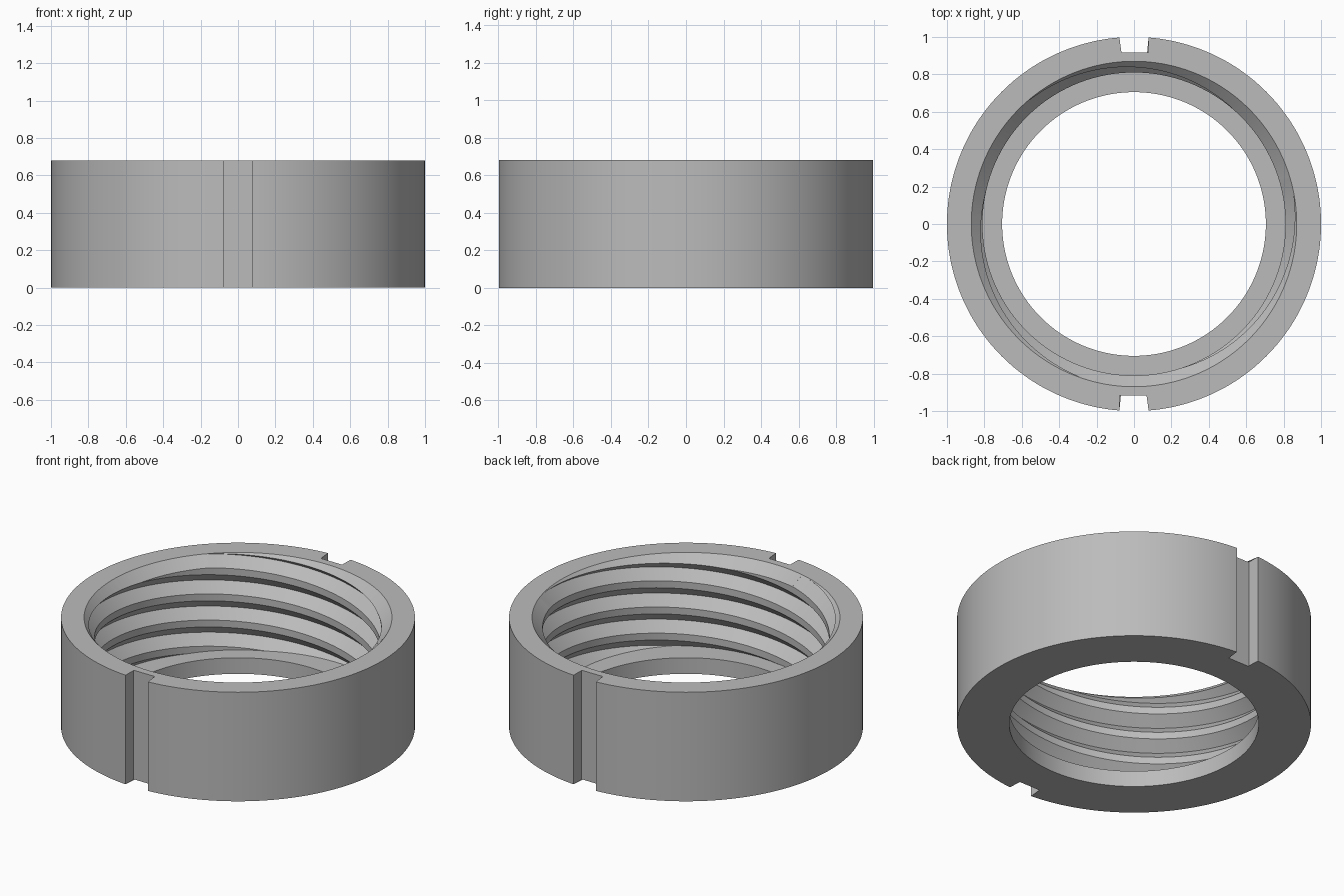
import bpy, bmesh
from math import sin, cos, radians, sqrt

cube = bpy.data.objects.get("Cube")
if cube:
    bpy.data.objects.remove(cube)

HEIGHT, LIP_Z, LIP_R = 0.68, 0.10, 0.705
CREST_R, ROOT_R = 0.81, 0.87
CREST, DEPTH = 0.043, ROOT_R - CREST_R
PITCH = CREST + 2 * DEPTH
STARTS = 3
NOTCH_HALF, NOTCH_Y = 0.078, 0.916


def crest_low(deg):
    """Height of the lower crest edge on the helix."""
    return 0.61 + STARTS * PITCH * (deg - 161) / 360


def thread_radius(z, deg):
    u = (z - crest_low(deg)) % PITCH
    if u < CREST:
        return CREST_R
    return CREST_R + min(u - CREST, PITCH - u)


def chamfer_end(deg):
    """Height at which the top chamfer runs into the thread."""
    z = HEIGHT
    while z > HEIGHT - DEPTH:
        if ROOT_R - (HEIGHT - z) < thread_radius(z, deg) - 1e-6:
            break
        z -= 0.0005
    return z


def outer_point(i):
    """Outer wall with a square notch at the front and the back."""
    for centre, side in ((90, 1), (270, -1)):
        d = i - centre
        if abs(d) <= 4:
            return -side * NOTCH_HALF * d / 4, side * NOTCH_Y
        if abs(d) == 5:
            return -side * NOTCH_HALF * d / 5, side * sqrt(1 - NOTCH_HALF ** 2)
    return cos(radians(i)), sin(radians(i))


def section(deg):
    """Closed cross-section of the ring at one angle."""
    x, y = outer_point(deg % 360)
    c, s = cos(radians(deg)), sin(radians(deg))
    points = [(x, y, 0), (x, y, HEIGHT), (ROOT_R * c, ROOT_R * s, HEIGHT)]
    top = chamfer_end(deg)
    rows = [top]
    for k in range(3, -8, -1):
        low = crest_low(deg) + k * PITCH
        rows += [low + CREST, low, low - DEPTH]
    rows.append(LIP_Z)
    for z in rows:
        z = min(max(z, LIP_Z), top)
        r = thread_radius(z, deg)
        points.append((r * c, r * s, z))
    for z in (LIP_Z, 0):
        points.append((LIP_R * c, LIP_R * s, z))
    return points


# Threaded ring
bm = bmesh.new()
columns = [[bm.verts.new(p) for p in section(deg)] for deg in range(361)]
for a, b in zip(columns, columns[1:]):
    n = len(a)
    for j in range(n):
        k = (j + 1) % n
        bm.faces.new((a[j], b[j], b[k], a[k]))
bmesh.ops.remove_doubles(bm, verts=bm.verts, dist=1e-4)
bmesh.ops.dissolve_degenerate(bm, edges=bm.edges, dist=1e-5)
bmesh.ops.recalc_face_normals(bm, faces=bm.faces)
mesh = bpy.data.meshes.new("threaded_ring")
bm.to_mesh(mesh)
bm.free()
ring = bpy.data.objects.new("threaded_ring", mesh)
bpy.context.collection.objects.link(ring)

# Grey metal
grey = bpy.data.materials.new("grey_metal")
grey.use_nodes = True
colour = (0.5, 0.5, 0.5, 1)
grey.diffuse_color = colour
grey.node_tree.nodes["Principled BSDF"].inputs["Base Color"].default_value = colour
mesh.materials.append(grey)

bpy.ops.object.select_all(action="DESELECT")
ring.select_set(True)
bpy.context.view_layer.objects.active = ring
bpy.ops.object.shade_smooth_by_angle(angle=radians(25))
